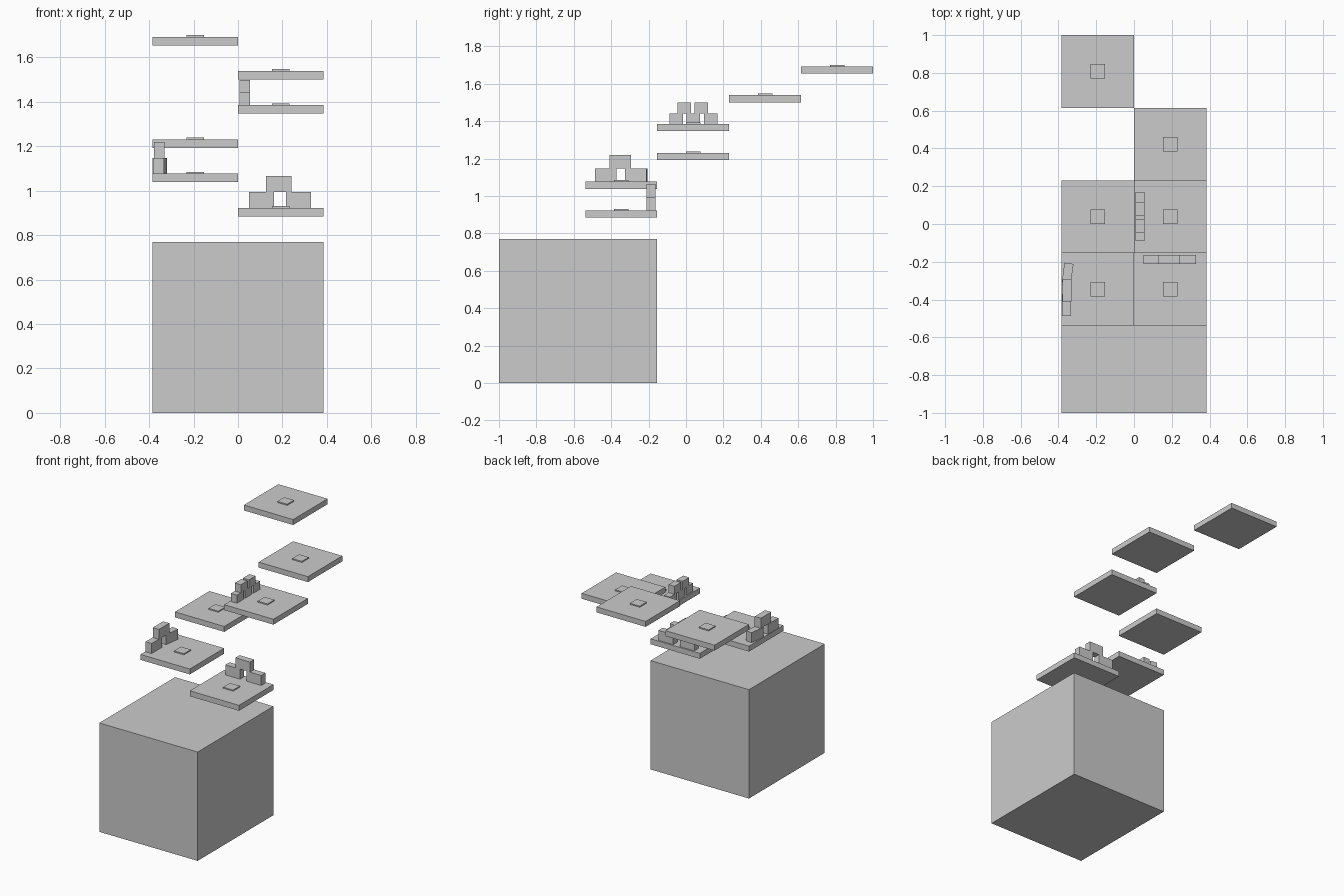
import bpy
from math import radians

if "Cube" in bpy.data.objects:
    bpy.data.objects.remove(bpy.data.objects["Cube"])

U = 1 / 13  # layout module: platforms are 5 units wide


def box(name, center_xy, z0, size, turn=0):
    """Box standing on height z0, turned about its vertical axis."""
    bpy.ops.mesh.primitive_cube_add(
        size=1, location=(*center_xy, z0 + size[2] / 2),
        rotation=(0, 0, radians(turn)))
    ob = bpy.context.object
    ob.name = name
    ob.scale = size
    bpy.ops.object.transform_apply(location=False, rotation=False, scale=True)
    return ob


# Large starting block
box("base_block", (0, -7.5 * U), 0, (10 * U, 11 * U, 10 * U))

# Floating platforms rising like stairs, each with a raised centre plate
spots = [(2.5, -4.5), (-2.5, -4.5), (-2.5, 0.5), (2.5, 0.5), (2.5, 5.5), (-2.5, 10.5)]
tops = []
for i, (x, y) in enumerate(spots):
    bottom = (11.5 + 2 * i) * U
    top = bottom + U / 2
    tops.append(top)
    box(f"platform_{i + 1}", (x * U, y * U), bottom, (5 * U, 5 * U, U / 2))
    box(f"centre_plate_{i + 1}", (x * U, y * U), top, (U, U, 0.008))

# Barrier of three bricks along the back of platform 1
for x, level in ((0.106, 0), (0.272, 0), (0.184, 1)):
    box("back_brick", (x, -0.187), tops[0] + level * 0.071, (0.114, 0.047, 0.071))

# Barrier of three bricks along the left of platform 2, one knocked askew
for x, y, level, turn in ((-0.358, -0.429, 0, 0), (-0.352, -0.265, 0, -8),
                          (-0.355, -0.352, 1, 0)):
    box("left_brick", (x, y), tops[1] + level * 0.071, (0.048, 0.115, 0.071), turn)

# Five small bricks along the inner edge of platform 4
for y, level in ((-0.053, 0), (0.039, 0), (0.132, 0), (-0.010, 1), (0.081, 1)):
    box("inner_brick", (0.031, y), tops[3] + level * 0.057, (0.047, 0.073, 0.057))
